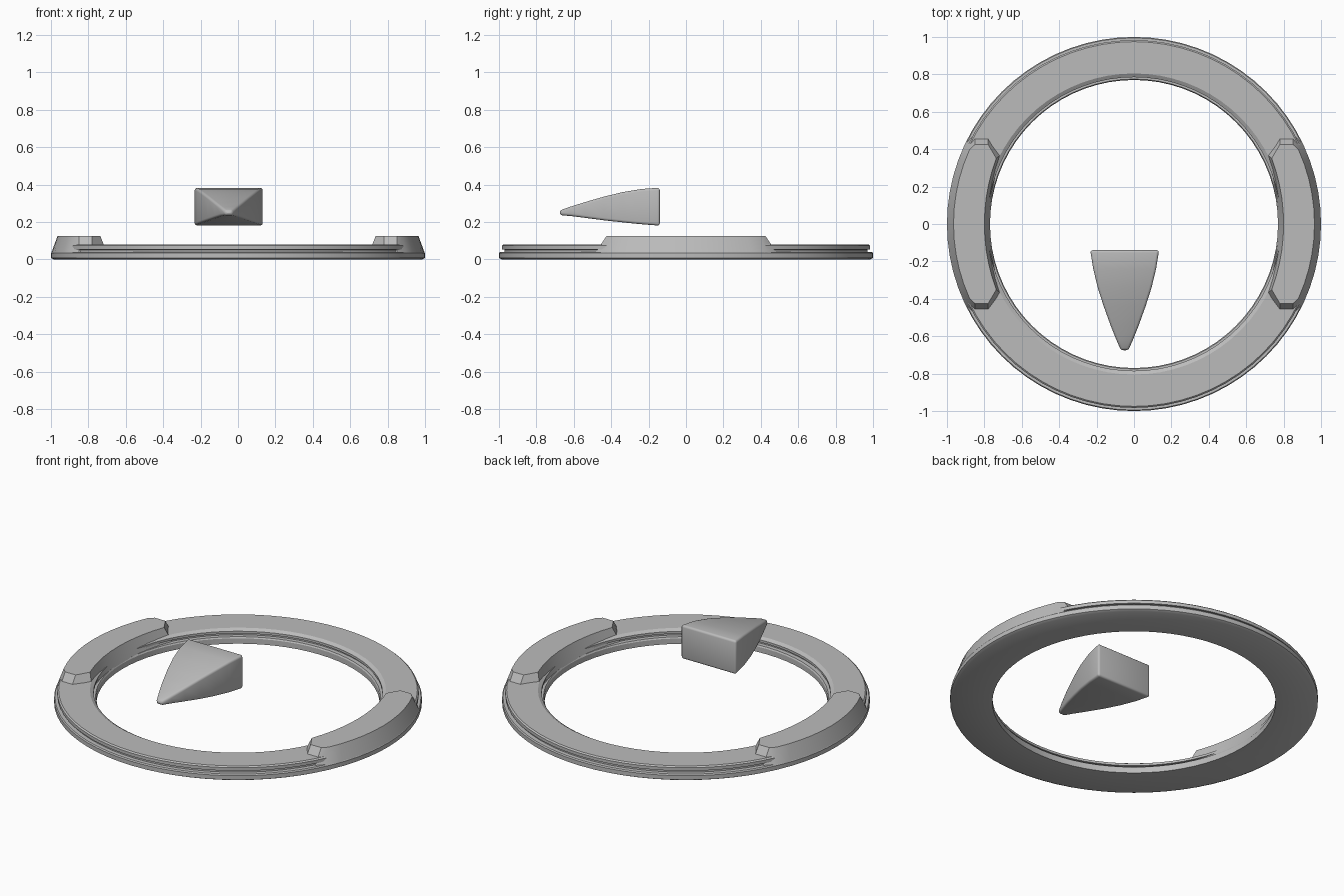
import bpy, bmesh
from math import sin, cos, pi, radians

if "Cube" in bpy.data.objects:
    bpy.data.objects.remove(bpy.data.objects["Cube"], do_unlink=True)

GREY = (0.5, 0.5, 0.5, 1)
mat = bpy.data.materials.new("plain grey")
mat.use_nodes = True
mat.diffuse_color = GREY
mat.node_tree.nodes["Principled BSDF"].inputs["Base Color"].default_value = GREY


def loft(name, loops, closed=False, bevel=0, angle=30):
    """Skin equal-length loops; closed joins the last to the first, else cap the ends."""
    bm = bmesh.new()
    rows = [[bm.verts.new(p) for p in loop] for loop in loops]
    n = len(rows[0])
    pairs = list(zip(rows, rows[1:]))
    if closed:
        pairs.append((rows[-1], rows[0]))
    for a, b in pairs:
        for i in range(n):
            j = (i + 1) % n
            bm.faces.new((a[i], a[j], b[j], b[i]))
    if not closed:
        bm.faces.new(rows[0])
        bm.faces.new(rows[-1])
    bmesh.ops.recalc_face_normals(bm, faces=bm.faces)
    mesh = bpy.data.meshes.new(name)
    bm.to_mesh(mesh)
    bm.free()
    mesh.materials.append(mat)
    obj = bpy.data.objects.new(name, mesh)
    bpy.context.collection.objects.link(obj)
    bpy.ops.object.select_all(action="DESELECT")
    obj.select_set(True)
    bpy.context.view_layer.objects.active = obj
    if bevel:
        mod = obj.modifiers.new("rounded edges", "BEVEL")
        mod.width, mod.segments = bevel, 3
        mod.limit_method, mod.angle_limit = "ANGLE", radians(40)
        bpy.ops.object.modifier_apply(modifier=mod.name)
    bpy.ops.object.shade_smooth_by_angle(angle=radians(angle))
    return obj


# Ring: one grooved cross-section swept round the centre
profile = [(0.77, 0), (0.77, 0.032), (0.775, 0.04), (0.80, 0.04), (0.80, 0.054),
           (0.785, 0.054), (0.785, 0.068), (0.805, 0.08), (0.975, 0.08), (0.983, 0.073),
           (0.983, 0.054), (0.97, 0.051), (0.97, 0.04), (0.995, 0.04), (1, 0.033),
           (1, 0.008), (0.985, 0)]
SEGMENTS = 72
ring = [[(r * cos(2 * pi * k / SEGMENTS), r * sin(2 * pi * k / SEGMENTS), z)
         for r, z in profile] for k in range(SEGMENTS)]
loft("grooved_ring", ring, closed=True)


# Raised side pads: curved blocks with sloping walls and clipped ends
def pad_outline(side, z, outer, outer_deg, inner, inner_end, inner_deg, end_y):
    steps = [i / 5 - 1 for i in range(11)]
    pts = [(outer * cos(radians(outer_deg * t)), outer * sin(radians(outer_deg * t)))
           for t in steps]
    pts += [(0.85, end_y), (0.78, end_y)]
    for t in reversed(steps):
        r = inner + (inner_end - inner) * t * t
        pts.append((r * cos(radians(inner_deg * t)), r * sin(radians(inner_deg * t))))
    pts += [(0.78, -end_y), (0.85, -end_y)]
    return [(side * x, y, z) for x, y in pts]


for label, side in (("left", 1), ("right", -1)):
    loft(label + "_pad", [
        pad_outline(side, 0.035, 0.998, 25.8, 0.772, 0.797, 28.5, 0.485),
        pad_outline(side, 0.125, 0.965, 24.3, 0.80, 0.816, 25.5, 0.425)])

# Floating pointer: rectangular sections narrowing to the tip (y, half width, bottom, top)
CENTRE_X = -0.05
sections = [(-0.14, 0.184, 0.18, 0.383), (-0.24, 0.168, 0.188, 0.376),
            (-0.34, 0.144, 0.198, 0.359), (-0.44, 0.112, 0.209, 0.335),
            (-0.54, 0.076, 0.222, 0.306), (-0.62, 0.044, 0.232, 0.281),
            (-0.675, 0.02, 0.236, 0.262)]
loft("pointer", [[(CENTRE_X - w, y, lo), (CENTRE_X + w, y, lo),
                  (CENTRE_X + w, y, hi), (CENTRE_X - w, y, hi)]
                 for y, w, lo, hi in sections], bevel=0.018, angle=40)
